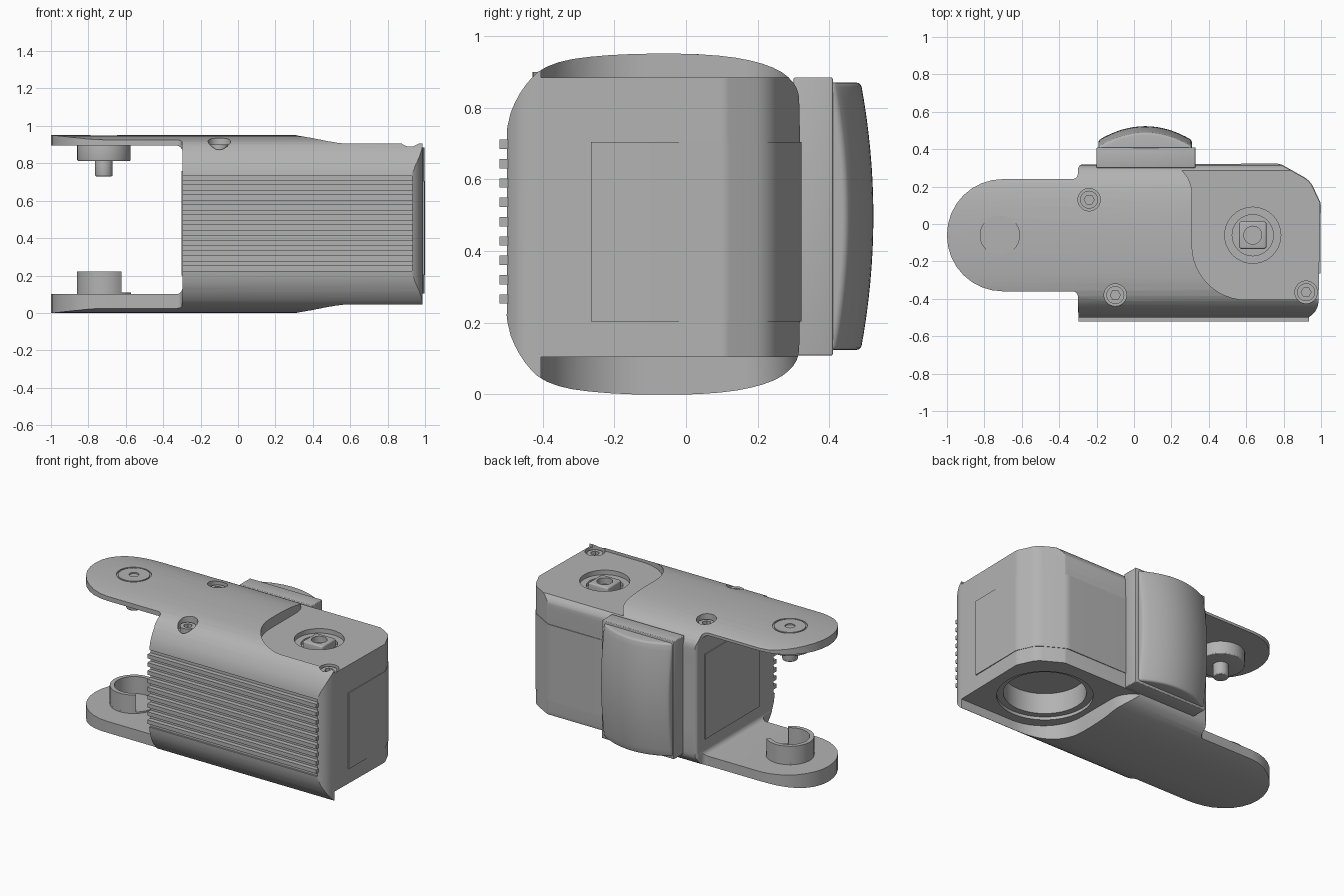
import bpy, bmesh, math
from mathutils import Vector, Matrix

if "Cube" in bpy.data.objects:
    bpy.data.objects.remove(bpy.data.objects["Cube"])

grey = bpy.data.materials.new("plain_grey")
grey.use_nodes = True
grey.diffuse_color = (0.45, 0.45, 0.45, 1)
grey.node_tree.nodes["Principled BSDF"].inputs["Base Color"].default_value = grey.diffuse_color


def make(name, bm):
    bmesh.ops.recalc_face_normals(bm, faces=bm.faces)
    me = bpy.data.meshes.new(name)
    bm.to_mesh(me)
    bm.free()
    me.materials.append(grey)
    ob = bpy.data.objects.new(name, me)
    bpy.context.collection.objects.link(ob)
    return ob


def rounded(corners, steps=8):
    """Polygon from (a, b, radius) corners, each filleted."""
    out = []
    for i, (a, b, r) in enumerate(corners):
        p = Vector((a, b))
        u = (Vector(corners[i - 1][:2]) - p).normalized()
        v = (Vector(corners[(i + 1) % len(corners)][:2]) - p).normalized()
        if r == 0:
            out.append(p)
            continue
        half = u.angle(v) / 2
        mid = p + (u + v).normalized() * r / math.sin(half)
        s = p + u * r / math.tan(half) - mid
        e = p + v * r / math.tan(half) - mid
        turn = s.angle_signed(e)
        for k in range(steps + 1):
            out.append(mid + Matrix.Rotation(-turn * k / steps, 2) @ s)
    return out


def soften(pts, rounds=2):
    """Corner-cutting of a closed outline."""
    for _ in range(rounds):
        new = []
        for i, p in enumerate(pts):
            q = pts[(i + 1) % len(pts)]
            new += [p.lerp(q, 0.25), p.lerp(q, 0.75)]
        pts = new
    return pts


def prism(name, pts, lo, hi, axis="z"):
    place = {"z": lambda a, b, h: (a, b, h), "x": lambda a, b, h: (h, a, b),
             "y": lambda a, b, h: (a, h, b)}[axis]
    bm = bmesh.new()
    low = [bm.verts.new(place(p[0], p[1], lo)) for p in pts]
    top = [bm.verts.new(place(p[0], p[1], hi)) for p in pts]
    bm.faces.new(low)
    bm.faces.new(top)
    n = len(pts)
    for i in range(n):
        j = (i + 1) % n
        bm.faces.new((low[i], low[j], top[j], top[i]))
    return make(name, bm)


def box(name, x, y, z, bevel=0):
    ob = prism(name, [(x[0], y[0]), (x[1], y[0]), (x[1], y[1]), (x[0], y[1])], *z)
    if bevel:
        soft_edges(ob, bevel)
    return ob


def soft_edges(ob, width, segments=3):
    m = ob.modifiers.new("bevel", "BEVEL")
    m.width, m.segments, m.limit_method = width, segments, "ANGLE"
    apply(ob, m)


def disc(name, x, y, r, lo, hi, sides=40):
    return prism(name, [(x + r * math.cos(t * math.tau / sides), y + r * math.sin(t * math.tau / sides))
                        for t in range(sides)], lo, hi)


def apply(ob, mod):
    bpy.context.view_layer.objects.active = ob
    with bpy.context.temp_override(object=ob, active_object=ob, selected_objects=[ob]):
        bpy.ops.object.modifier_apply(modifier=mod.name)


def boolean(ob, tool, op="DIFFERENCE"):
    m = ob.modifiers.new("cut", "BOOLEAN")
    m.operation, m.object, m.solver = op, tool, "EXACT"
    apply(ob, m)
    bpy.data.objects.remove(tool)


# Housing: plan outline crossed with the domed side profile
plan = rounded([(-1, -.36, .298), (-.3, -.36, .03), (-.3, -.51, .015), (.985, -.51, .1),
                (.996, .11, .05), (.94, .23, .12), (.78, .32, .08), (-.3, .32, .03),
                (-.3, .24, .03), (-1, .24, .298)])
upper = [(.318, 0), (.318, .32), (.312, .39), (.24, .445), (.08, .476), (-.2, .476),
         (-.385, .452), (-.46, .38), (-.507, .27), (-.507, 0)]
side = [Vector((y, .475 + h)) for y, h in upper] + [Vector((y, .475 - h)) for y, h in upper[-2:0:-1]]
housing = prism("housing", plan, -.1, 1.1)
boolean(housing, prism("profile", soften(side), -1.2, 1.2, "x"), "INTERSECT")

# Gap between the two arms
boolean(housing, prism("gap", rounded([(-1.2, .1, 0), (-.297, .1, .035), (-.297, .895, .035),
                                       (-1.2, .895, 0)]), -1, 1, "y"))
# Lowered areas, top and bottom
low_area = rounded([(.1, .6, 0), (.1, .325, 0), (.31, .325, .16), (.31, -.405, .29),
                    (1.2, -.405, 0), (1.2, .6, 0)], 12)
for lo, hi in ((.885, 1.2), (-.2, .105)):
    boolean(housing, prism("lowered", low_area, lo, hi))
# Recess behind the ribs
boolean(housing, box("rib_recess", (-.4, .93), (-.6, -.49), (.225, .733)))

# Round wells: (x, y, radius, low, high)
screws = [(-.24, .13, .9), (-.1, -.38, .885), (.92, -.365, .86)]
wells = [(.635, -.06, .15, .855, 1), (.635, -.06, .11, .83, 1),
         (.635, -.06, .285, 0, .125), (.635, -.06, .245, 0, .26),
         (-.717, -.06, .105, .942, 1)]
wells += [(x, y, .06, z - .02, 1.1) for x, y, z in screws]
for x, y, r, lo, hi in wells:
    boolean(housing, disc("well", x, y, r, lo, hi))

# Socket screws
for i, (x, y, z) in enumerate(screws):
    head = disc(f"screw_{i + 1}", x, y, .048, z - .04, z + .015, 24)
    boolean(head, disc("socket", x, y, .027, z - .012, z + .1, 6))

# Square drive boss in the top well
boss = box("drive_boss", (.562, .708), (-.133, .013), (.8, .882), .012)
boolean(boss, disc("bore", .635, -.06, .048, .84, 1, 24))

# Front cooling ribs
for i in range(9):
    z = .698 - i * .054
    box(f"rib_{i + 1}", (-.297, .935), (-.52, -.48), (z - .013, z + .013))

# Upper arm pivot
cap = disc("pivot_cap", -.717, -.06, .095, .92, .95)
boolean(cap, disc("cap_hole", -.717, -.06, .03, .935, 1, 20))
soft_edges(disc("pivot_collar", -.717, -.06, .143, .812, .91), .008)
soft_edges(disc("pivot_pin", -.717, -.06, .047, .73, .82, 24), .008)

# Lower arm cup, open towards the body
disc("cup_base", -.717, -.06, .145, .09, .11)
arc = [math.radians(50 + 260 * k / 36) for k in range(37)]
ring = [(-.717 + r * math.cos(a), -.06 + r * math.sin(a))
        for r, order in ((.145, arc), (.118, arc[::-1])) for a in order]
prism("cup_wall", ring, .1, .222)

# Wrap-round door: a thin strip along the end and rear outline
path = [p for p in plan if p.x > .5 and p.y > .05]
path = [Vector((.993, -.265))] + path + [Vector((.33, .318))]
outer, inner = [], []
for i, p in enumerate(path):
    d = (path[min(i + 1, len(path) - 1)] - path[max(i - 1, 0)]).normalized()
    n = Vector((d.y, -d.x))
    outer.append(p + n * .003)
    inner.append(p - n * .015)
prism("wrap_door", outer + inner[::-1], .203, .705)
box("inner_side_panel", (-.302, -.28), (-.34, .23), (.2, .76))

# Rear mount and domed pad
box("pad_mount", (-.2, .33), (.3, .41), (.108, .885), .006)
bm = bmesh.new()
N = 16
front, back = {}, {}
for i in range(N + 1):
    for j in range(N + 1):
        u, v = 2 * i / N - 1, 2 * j / N - 1
        x, z = .06 + .25 * u, .497 + .373 * v
        front[i, j] = bm.verts.new((x, .523 - .075 * u * u - .035 * v * v, z))
        if i in (0, N) or j in (0, N):
            back[i, j] = bm.verts.new((x, .40, z))
for i in range(N):
    for j in range(N):
        bm.faces.new((front[i, j], front[i + 1, j], front[i + 1, j + 1], front[i, j + 1]))
    for e in (0, N):
        for a, b in (((i, e), (i + 1, e)), ((e, i), (e, i + 1))):
            bm.faces.new((front[a], front[b], back[b], back[a]))
pad = make("rear_pad", bm)
soft_edges(pad, .012)

# Smooth shading with crisp edges
bpy.ops.object.select_all(action="DESELECT")
for ob in bpy.context.scene.objects:
    if ob.type == "MESH":
        ob.select_set(True)
        bpy.context.view_layer.objects.active = ob
bpy.ops.object.shade_smooth_by_angle(angle=math.radians(28))
